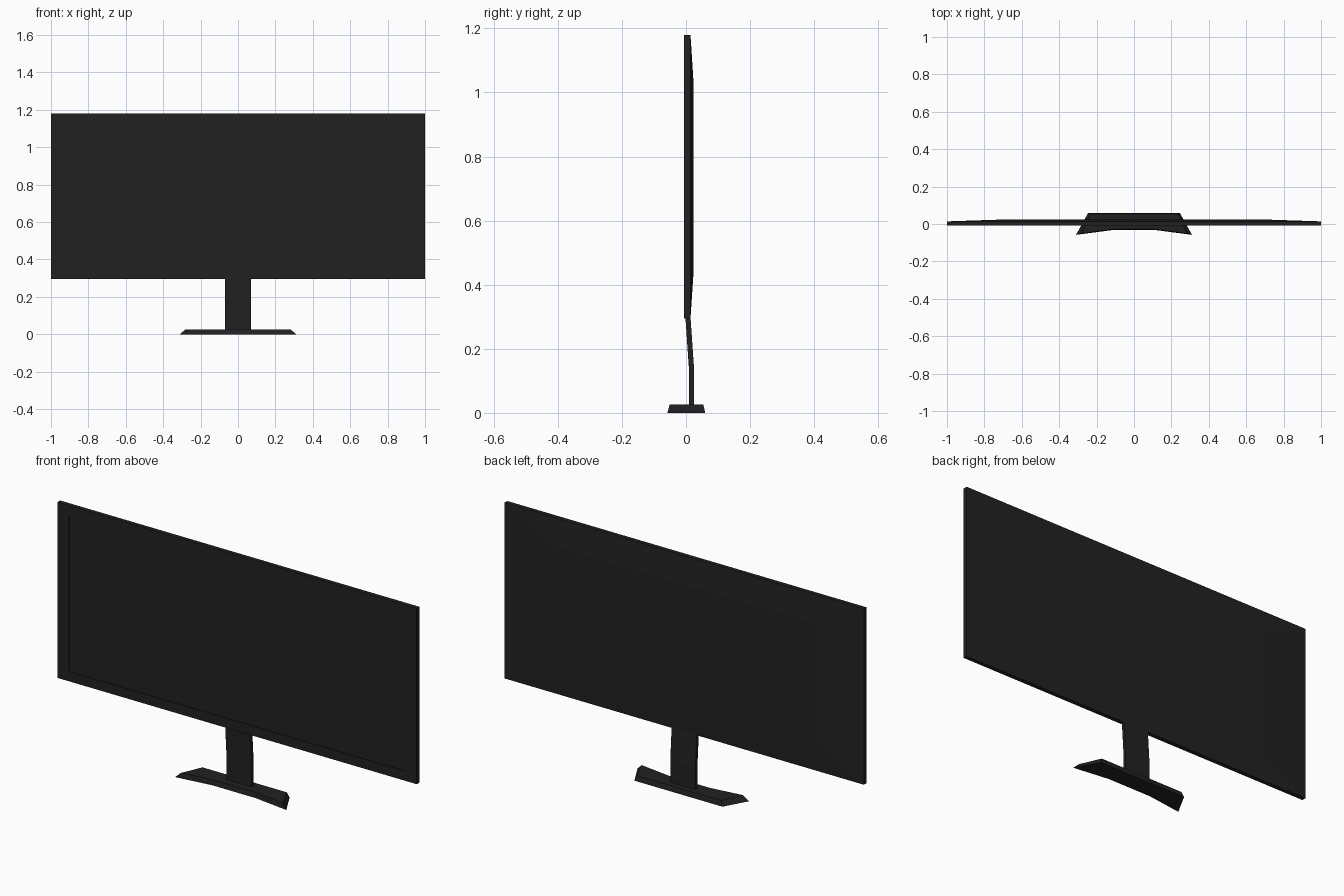
import bpy

if "Cube" in bpy.data.objects:
    bpy.data.objects.remove(bpy.data.objects["Cube"])

# One flat near-black plastic for the whole monitor
black = bpy.data.materials.new("black plastic")
black.diffuse_color = (0.0155, 0.0155, 0.0155, 1)
black.use_nodes = True
black.node_tree.nodes["Principled BSDF"].inputs["Base Color"].default_value = black.diffuse_color


def loft(name, rings):
    """Skin a list of equal-length rings and cap both ends."""
    n = len(rings[0])
    verts = [p for ring in rings for p in ring]
    faces = [(k * n + i, k * n + (i + 1) % n, (k + 1) * n + (i + 1) % n, (k + 1) * n + i)
             for k in range(len(rings) - 1) for i in range(n)]
    faces.append(tuple(reversed(range(n))))
    faces.append(tuple(range((len(rings) - 1) * n, len(rings) * n)))
    mesh = bpy.data.meshes.new(name)
    mesh.from_pydata(verts, [], faces)
    mesh.materials.append(black)
    obj = bpy.data.objects.new(name, mesh)
    bpy.context.collection.objects.link(obj)
    # consistent outward normals
    import bmesh
    bm = bmesh.new()
    bm.from_mesh(mesh)
    bmesh.ops.recalc_face_normals(bm, faces=bm.faces)
    bm.to_mesh(mesh)
    bm.free()
    return obj


def rect(hx, y, z0, z1):
    return [(-hx, y, z0), (hx, y, z0), (hx, y, z1), (-hx, y, z1)]


# Display: recessed screen, bezel, thin sides, bevelled back
loft("display", [
    rect(0.937, -0.003, 0.343, 1.125),
    rect(0.937, -0.007, 0.343, 1.125),
    rect(1.0, -0.007, 0.295, 1.18),
    rect(1.0, 0.014, 0.295, 1.18),
    rect(0.73, 0.023, 0.43, 1.04),
])

# Neck: flat strip bent forward into the display
loft("neck", [
    [(-0.07, y, z), (0.07, y, z), (0.07, y + 0.016, z), (-0.07, y + 0.016, z)]
    for y, z in ((0.009, 0.01), (0.009, 0.14), (-0.002, 0.30), (-0.004, 0.33))
])

# Base: tapered foot with a hollowed front edge
half_bottom = [(0.12, -0.033), (0.31, -0.058), (0.245, 0.06)]
half_top = [(0.115, -0.028), (0.282, -0.051), (0.235, 0.054)]


def foot_ring(half, z):
    return [(x, y, z) for x, y in half] + [(-x, y, z) for x, y in reversed(half)]


loft("base", [foot_ring(half_bottom, 0.0), foot_ring(half_top, 0.026)])
